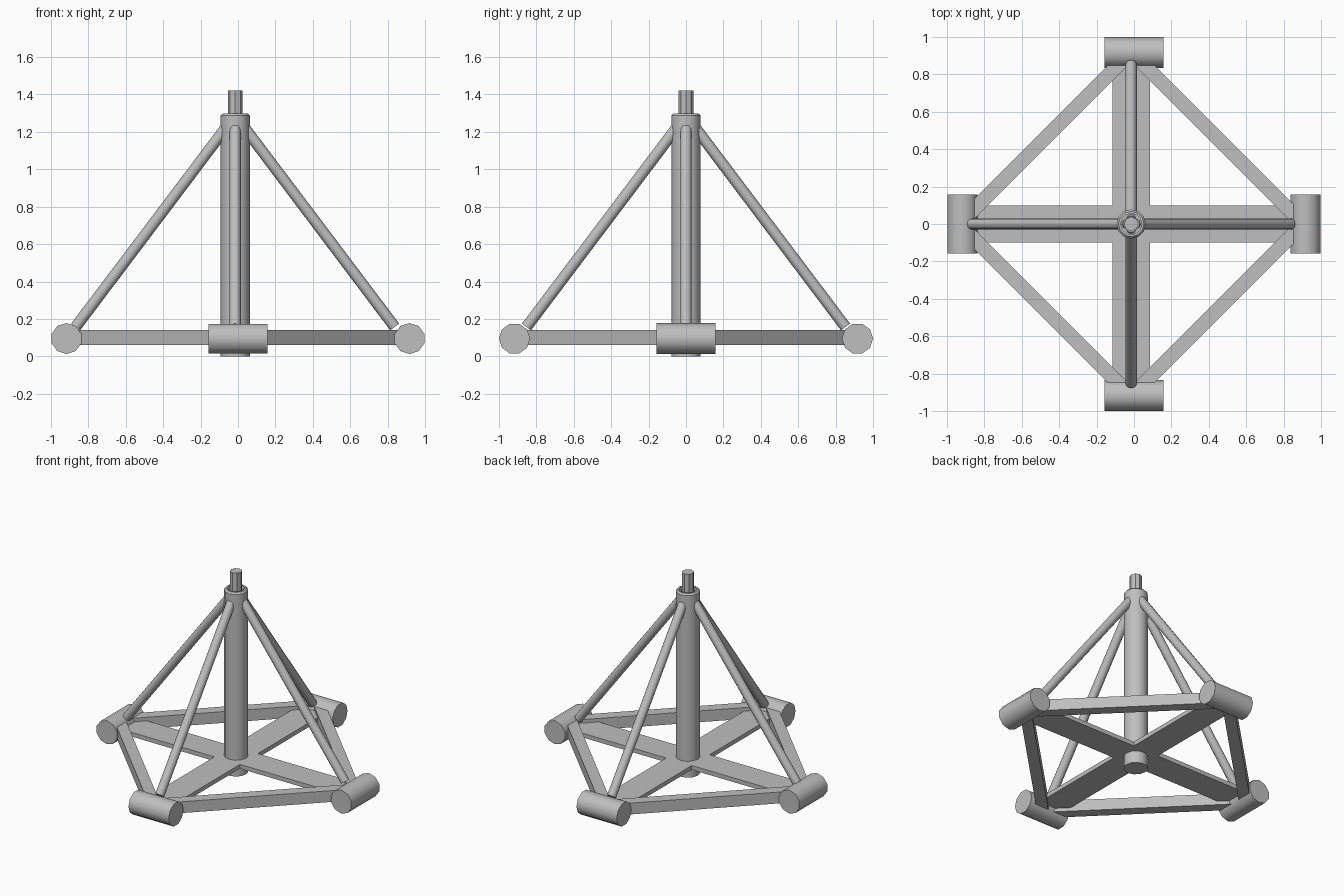
import bpy, bmesh, math
from mathutils import Vector, Matrix

if "Cube" in bpy.data.objects:
    bpy.data.objects.remove(bpy.data.objects["Cube"], do_unlink=True)

# Single plain metal colour
GREY = (0.52, 0.52, 0.52, 1.0)
metal = bpy.data.materials.new("grey metal")
metal.diffuse_color = GREY
metal.use_nodes = True
metal.node_tree.nodes["Principled BSDF"].inputs["Base Color"].default_value = GREY

AXIS_X = -0.015          # the mast and frame sit slightly off centre
BEAM_Z = 0.10
UP = Vector((0, 0, 1))


def add_object(name, bm, smooth=False):
    bmesh.ops.recalc_face_normals(bm, faces=bm.faces)
    mesh = bpy.data.meshes.new(name)
    bm.to_mesh(mesh)
    bm.free()
    mesh.materials.append(metal)
    obj = bpy.data.objects.new(name, mesh)
    bpy.context.collection.objects.link(obj)
    if smooth:
        bpy.ops.object.select_all(action="DESELECT")
        obj.select_set(True)
        bpy.context.view_layer.objects.active = obj
        bpy.ops.object.shade_smooth_by_angle(angle=math.radians(40))
    return obj


def rod(name, start, end, radius, sides, spin=0.0):
    """Capped cylinder between two points."""
    start, end = Vector(start), Vector(end)
    axis = end - start
    turn = axis.to_track_quat("Z", "Y").to_matrix().to_4x4()
    matrix = Matrix.Translation((start + end) / 2) @ turn @ Matrix.Rotation(spin, 4, "Z")
    bm = bmesh.new()
    bmesh.ops.create_cone(bm, cap_ends=True, segments=sides, radius1=radius,
                          radius2=radius, depth=axis.length, matrix=matrix)
    return add_object(name, bm, smooth=True)


def beam(name, start, end, width, height):
    """Rectangular bar lying between two points."""
    start, end = Vector(start), Vector(end)
    axis = end - start
    matrix = (Matrix.Translation((start + end) / 2)
              @ Matrix.Rotation(math.atan2(axis.y, axis.x), 4, "Z")
              @ Matrix.Diagonal((axis.length, width, height, 1)))
    bm = bmesh.new()
    bmesh.ops.create_cube(bm, size=1, matrix=matrix)
    return add_object(name, bm)


def lathe(name, profile, sides, centre):
    """Turned part from a radius and height profile, closed on the axis."""
    bm = bmesh.new()
    verts = [bm.verts.new((r, 0, z)) for r, z in profile]
    edges = [bm.edges.new(pair) for pair in zip(verts, verts[1:])]
    bmesh.ops.spin(bm, geom=verts + edges, cent=(0, 0, 0), axis=UP,
                   angle=math.tau, steps=sides, use_duplicate=False)
    bmesh.ops.remove_doubles(bm, verts=bm.verts, dist=0.0005)
    bmesh.ops.translate(bm, verts=bm.verts, vec=centre)
    return add_object(name, bm, smooth=True)


# Central mast with a chamfered, recessed rim, and the pin in its top
lathe("mast", [(0, 0), (0.078, 0), (0.078, 1.287), (0.068, 1.298),
               (0.056, 1.298), (0.056, 1.27), (0, 1.27)], 12, (AXIS_X, 0, 0))
rod("top_pin", (AXIS_X, 0, 1.2), (AXIS_X, 0, 1.42), 0.039, 8)

# Flat cross plates under the mast
beam("cross_plate_x", (AXIS_X - 0.88, 0, BEAM_Z), (AXIS_X + 0.9, 0, BEAM_Z), 0.2, 0.03)
beam("cross_plate_y", (AXIS_X, -0.9, BEAM_Z), (AXIS_X, 0.9, BEAM_Z), 0.2, 0.03)

# Four sides: foot, sloping strut, and bar to the next foot
SIDES = ["left", "back", "right", "front"]
for i, side in enumerate(SIDES):
    angle = i * math.pi / 2
    out = Vector((round(math.cos(angle)), round(math.sin(angle)), 0))
    along = Vector((-out.y, out.x, 0))
    hub = Vector((AXIS_X, 0, 0))

    foot = out * 0.917 + UP * 0.095
    # the spin puts a corner of the foot's outline on its outer side
    spin = math.pi / 2 if abs(out.y) else 0.0
    rod(side + "_foot", foot - along * 0.157, foot + along * 0.157, 0.083, 10, spin)

    rod(side + "_strut", hub + out * 0.02 + UP * 1.262,
        hub + out * 0.853 + UP * 0.157, 0.03, 12)

    beam(side + "_outer_bar", hub + out * 0.92 + UP * BEAM_Z,
         hub + along * 0.92 + UP * BEAM_Z, 0.075, 0.08)
